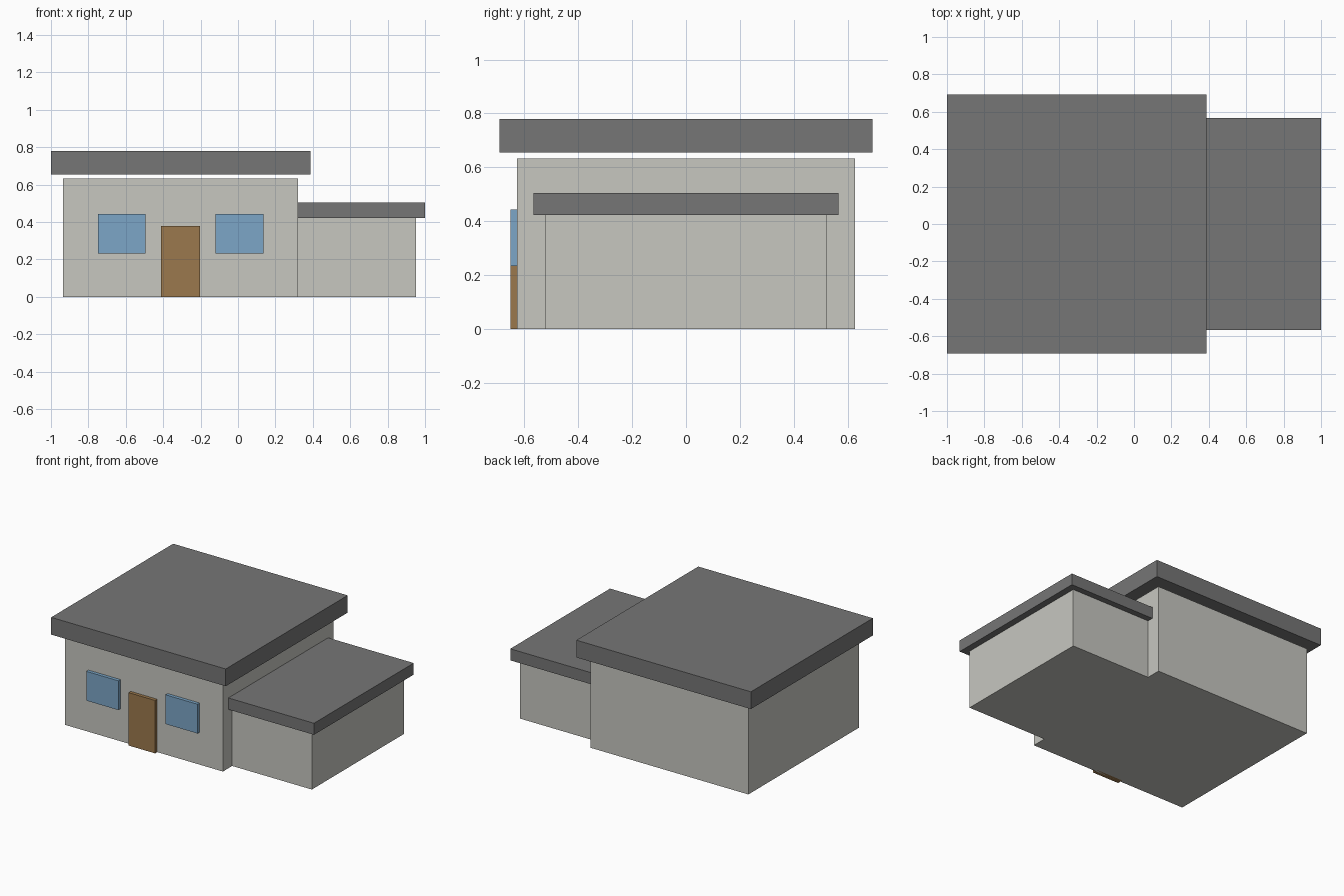
import bpy
import bmesh

if "Cube" in bpy.data.objects:
    bpy.data.objects.remove(bpy.data.objects["Cube"])


def colour(name, rgb):
    mat = bpy.data.materials.new(name)
    mat.diffuse_color = (*rgb, 1.0)
    mat.use_nodes = True
    mat.node_tree.nodes["Principled BSDF"].inputs["Base Color"].default_value = mat.diffuse_color
    return mat


WALL = colour("pale grey wall", (0.57, 0.57, 0.53))
ROOF = colour("dark grey roof", (0.18, 0.18, 0.18))
GLASS = colour("blue glass", (0.20, 0.38, 0.57))
WOOD = colour("brown wood", (0.33, 0.19, 0.075))


def box(name, xs, ys, zs, mat):
    """Box spanning the given (low, high) ranges."""
    bm = bmesh.new()
    bmesh.ops.create_cube(bm, size=1.0)
    for v in bm.verts:
        v.co = [r[0] if c < 0 else r[1] for c, r in zip(v.co, (xs, ys, zs))]
    mesh = bpy.data.meshes.new(name)
    bm.to_mesh(mesh)
    bm.free()
    mesh.materials.append(mat)
    obj = bpy.data.objects.new(name, mesh)
    bpy.context.collection.objects.link(obj)
    return obj


# main house, with its roof slab floating slightly above the walls
box("house_walls", (-0.935, 0.32), (-0.628, 0.628), (0, 0.633), WALL)
box("house_roof", (-1.0, 0.387), (-0.692, 0.692), (0.655, 0.779), ROOF)

# lower side annex
box("annex_walls", (0.32, 0.953), (-0.523, 0.523), (0, 0.422), WALL)
box("annex_roof", (0.28, 1.0), (-0.566, 0.566), (0.422, 0.505), ROOF)

# door and windows standing proud of the front wall
FRONT = (-0.652, -0.61)
box("front_door", (-0.412, -0.202), FRONT, (0, 0.38), WOOD)
for side, x in (("left", -0.622), ("right", 0.008)):
    box(side + "_window", (x - 0.127, x + 0.127), FRONT, (0.233, 0.443), GLASS)
